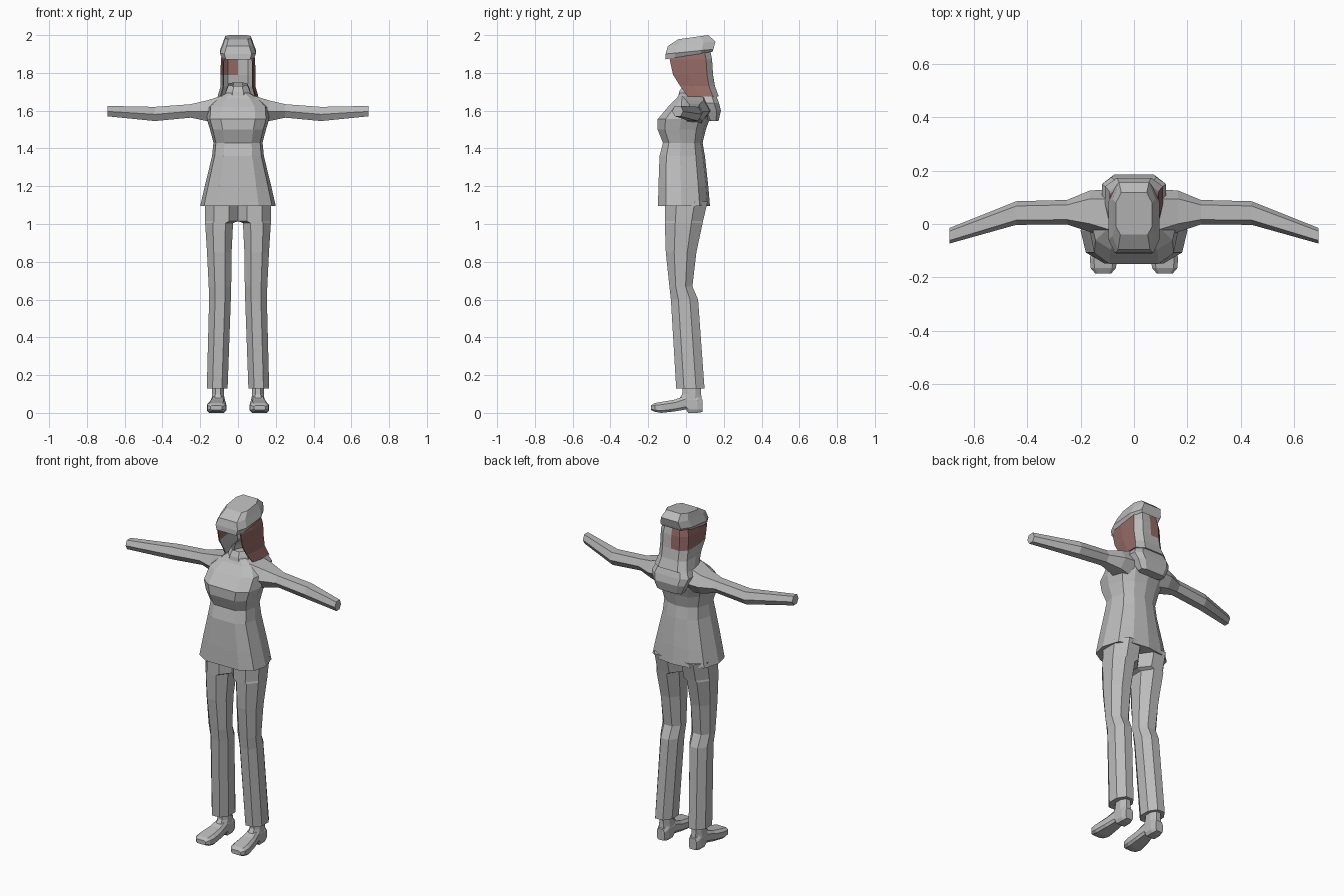
import bpy, bmesh
from mathutils import Vector

cube = bpy.data.objects.get("Cube")
if cube:
    bpy.data.objects.remove(cube)


def material(name, rgb):
    m = bpy.data.materials.new(name)
    m.use_nodes = True
    m.diffuse_color = (*rgb, 1)
    node = m.node_tree.nodes["Principled BSDF"]
    node.inputs["Base Color"].default_value = (*rgb, 1)
    return m


GREY = material("cloth grey", (0.5, 0.5, 0.5))
BROWN = material("hair brown", (0.3, 0.145, 0.13))


def mirrored(half):
    return half + [(-x, y) for x, y in reversed(half) if x]


# Unit cross-sections, from front centre round to back centre
BODY = mirrored([(0.55, -1), (0.9, -0.7), (1, -0.1), (0.85, 0.6), (0.5, 0.9), (0, 1)])
LEG = mirrored([(0.45, -1), (1, -0.45), (1, 0.4), (0.45, 1)])
SLEEVE = mirrored([(0.5, -1), (1, -0.1), (0.6, 0.9)])
BOX = mirrored([(0.75, -1), (1, -0.6), (1, 0.5), (0.7, 1)])


def loft(name, rings, closed=True, start_cap=True, end_cap=True):
    """Skin a list of point rings with flat faces."""
    bm = bmesh.new()
    loops = [[bm.verts.new(p) for p in ring] for ring in rings]
    n = len(loops[0])
    for a, b in zip(loops, loops[1:]):
        for i in range(n if closed else n - 1):
            j = (i + 1) % n
            bm.faces.new((a[i], a[j], b[j], b[i]))
    if closed and start_cap:
        bm.faces.new(loops[0])
    if closed and end_cap:
        bm.faces.new(loops[-1])
    bmesh.ops.recalc_face_normals(bm, faces=bm.faces)
    mesh = bpy.data.meshes.new(name)
    bm.to_mesh(mesh)
    bm.free()
    obj = bpy.data.objects.new(name, mesh)
    bpy.context.collection.objects.link(obj)
    mesh.materials.append(GREY)
    return obj


def upright(profile, z, x0, x1, y0, y1, tilt=0):
    """Horizontal ring filling the given box; tilt raises the back."""
    return [Vector(((x0 + x1) / 2 + px * (x1 - x0) / 2,
                    (y0 + y1) / 2 + py * (y1 - y0) / 2,
                    z + tilt * (py + 1) / 2)) for px, py in profile]


def stack(name, profile, rows, **caps):
    """Symmetric loft; rows are z, half width, front, back, tilt."""
    return loft(name, [upright(profile, z, -w, w, f, b, *t)
                       for z, w, f, b, *t in rows], **caps)


# Jacket body
stack("jacket", BODY, [
    (1.095, 0.20, -0.148, 0.127), (1.2, 0.176, -0.146, 0.118),
    (1.36, 0.137, -0.14, 0.10), (1.43, 0.13, -0.122, 0.088),
    (1.5, 0.148, -0.15, 0.105), (1.555, 0.165, -0.15, 0.125),
    (1.62, 0.16, -0.095, 0.135), (1.665, 0.115, -0.05, 0.13),
    (1.695, 0.06, -0.03, 0.10)])

# Neck collar and the flap hanging behind it
stack("collar", LEG, [
    (1.66, 0.075, -0.045, 0.11), (1.70, 0.062, -0.036, 0.1, 0.02),
    (1.73, 0.05, -0.02, 0.09, 0.02)], end_cap=False)
stack("collar_flap", BOX, [
    (1.545, 0.08, 0.12, 0.172), (1.6, 0.105, 0.09, 0.185),
    (1.64, 0.12, 0.07, 0.175), (1.68, 0.10, 0.06, 0.16)])

# Side-specific parts: x, front, back, bottom, top for each sleeve ring
SLEEVE_ROWS = [(0.09, -0.06, 0.13, 1.53, 1.685), (0.165, -0.03, 0.125, 1.545, 1.66),
               (0.25, -0.002, 0.09, 1.563, 1.638), (0.44, -0.003, 0.085, 1.545, 1.624),
               (0.69, -0.073, -0.015, 1.57, 1.628)]
# z, inner, outer, front, back for each trouser ring
LEG_ROWS = [(1.12, 0, 0.175, -0.112, 0.115), (1.015, 0, 0.174, -0.112, 0.09),
            (1.005, 0.026, 0.174, -0.112, 0.088), (0.85, 0.034, 0.164, -0.107, 0.055),
            (0.67, 0.036, 0.155, -0.088, 0.034), (0.6, 0.038, 0.153, -0.08, 0.064),
            (0.13, 0.055, 0.165, -0.052, 0.098)]
# y, inner, outer, bottom, top for each shoe ring
SHOE_ROWS = [(0.088, 0.08, 0.13, 0.005, 0.07), (0.06, 0.07, 0.14, 0, 0.09),
             (0.012, 0.07, 0.14, 0, 0.095), (0.0, 0.07, 0.14, 0.018, 0.092),
             (-0.06, 0.065, 0.153, 0.008, 0.07), (-0.13, 0.062, 0.165, 0, 0.058),
             (-0.165, 0.068, 0.162, 0.006, 0.052), (-0.185, 0.085, 0.145, 0.015, 0.04)]
ANKLE_ROWS = [(0.06, 0.07, 0.14, -0.045, 0.084), (0.1, 0.074, 0.138, -0.02, 0.08),
              (0.2, 0.076, 0.136, -0.01, 0.078)]

for side, s in (("left", 1), ("right", -1)):
    loft(side + "_sleeve", [
        [(s * x, (f + b) / 2 + u * (b - f) / 2, (lo + hi) / 2 + v * (hi - lo) / 2)
         for u, v in SLEEVE] for x, f, b, lo, hi in SLEEVE_ROWS])
    loft(side + "_trouser_leg", [
        upright(LEG, z, s * i, s * o, f, b) for z, i, o, f, b in LEG_ROWS])
    loft(side + "_shoe", [
        [(s * (i + o) / 2 + u * (o - i) / 2, y, (lo + hi) / 2 + v * (hi - lo) / 2)
         for u, v in BOX] for y, i, o, lo, hi in SHOE_ROWS])
    loft(side + "_ankle", [
        upright(LEG, z, s * i, s * o, f, b) for z, i, o, f, b in ANKLE_ROWS])

# Hair: a shell open at the face; rows are z, half width, front, back
HAIR_ROWS = [(1.945, 0.072, -0.07, 0.12), (1.87, 0.088, -0.086, 0.135),
             (1.79, 0.089, -0.068, 0.14), (1.73, 0.089, -0.03, 0.15),
             (1.675, 0.105, 0.01, 0.17)]
strands = []
for z, w, f, b in HAIR_ROWS:
    half = [(w * 0.86, f), (w, f + 0.4 * (b - f)), (w, b - 0.03), (w * 0.6, b)]
    outline = half + [(0, b)] + [(-x, y) for x, y in reversed(half)]
    strands.append([(x, y, z) for x, y in outline])
hair = loft("hair", strands, closed=False)
hair.data.materials.append(BROWN)
for face in hair.data.polygons:
    x, y, z = face.center
    at_back = abs(face.normal.y) > 0.6
    brown = not at_back if x > 0 else z > 1.76
    face.material_index = int(brown)
shell = hair.modifiers.new("thickness", "SOLIDIFY")
shell.thickness = 0.006
shell.offset = 0

# Peaked cap
stack("cap", BOX, [
    (1.872, 0.086, -0.11, 0.14, 0.04), (1.90, 0.096, -0.108, 0.145, 0.025),
    (1.942, 0.08, -0.096, 0.156, 0.024), (1.978, 0.068, -0.04, 0.118, 0.022)],
    start_cap=False)
